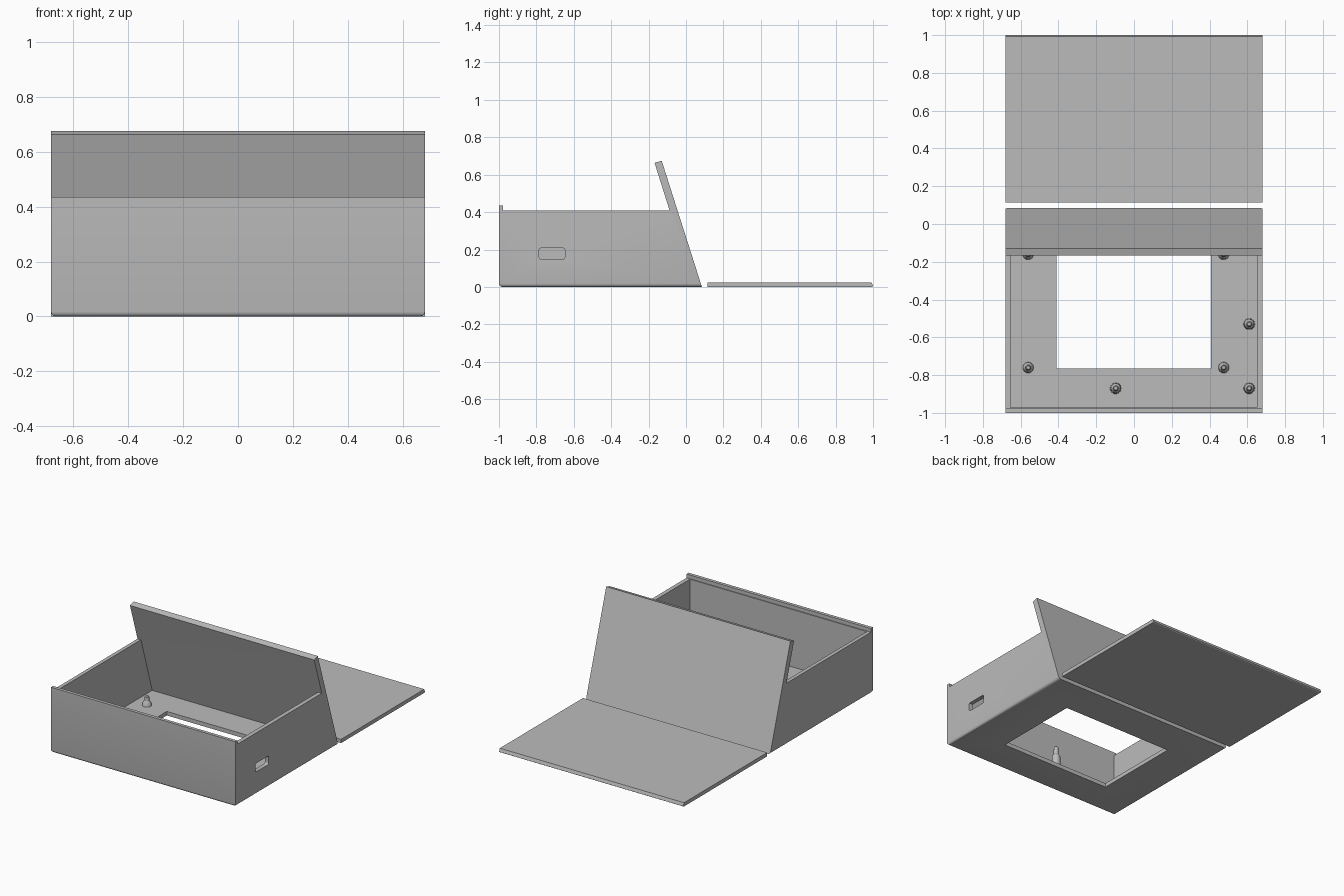
import bpy, bmesh, math
from mathutils import Vector

cube = bpy.data.objects.get("Cube")
if cube:
    bpy.data.objects.remove(cube, do_unlink=True)

grey = bpy.data.materials.new("light grey plastic")
grey.use_nodes = True
colour = (0.5, 0.5, 0.5, 1)
grey.diffuse_color = colour
grey.node_tree.nodes["Principled BSDF"].inputs["Base Color"].default_value = colour


def finish(name, bm):
    bmesh.ops.recalc_face_normals(bm, faces=bm.faces)
    mesh = bpy.data.meshes.new(name)
    bm.to_mesh(mesh)
    bm.free()
    mesh.materials.append(grey)
    obj = bpy.data.objects.new(name, mesh)
    bpy.context.collection.objects.link(obj)
    return obj


def prism(profile, x0, x1):
    """Extrude a side profile of (y, z) points from x0 to x1."""
    bm = bmesh.new()
    face = bm.faces.new([bm.verts.new((x0, y, z)) for y, z in profile])
    new = bmesh.ops.extrude_face_region(bm, geom=[face])["geom"]
    bmesh.ops.translate(bm, vec=(x1 - x0, 0, 0),
                        verts=[v for v in new if isinstance(v, bmesh.types.BMVert)])
    return bm


def box(x0, x1, y0, y1, z0, z1):
    return prism([(y0, z0), (y1, z0), (y1, z1), (y0, z1)], x0, x1)


def select_only(obj):
    bpy.ops.object.select_all(action="DESELECT")
    obj.select_set(True)
    bpy.context.view_layer.objects.active = obj


def cut(obj, cutter):
    mod = obj.modifiers.new("cut", "BOOLEAN")
    mod.operation, mod.solver, mod.object = "DIFFERENCE", "EXACT", cutter
    select_only(obj)
    bpy.ops.object.modifier_apply(modifier=mod.name)
    bpy.data.objects.remove(cutter, do_unlink=True)


# Case: outer side profile with front lip and leaning back panel
W = 0.68
bm = prism([(-1, 0), (0.085, 0), (-0.13, 0.675), (-0.168, 0.663),
            (-0.088, 0.41), (-0.978, 0.41), (-0.978, 0.435), (-1, 0.435)], -W, W)
bmesh.ops.recalc_face_normals(bm, faces=bm.faces)
# Rounded lower edges at the front and both sides
low = [e for e in bm.edges if all(v.co.z < 0.001 for v in e.verts)
       and not all(v.co.y > 0 for v in e.verts)]
bmesh.ops.bevel(bm, geom=low, offset=0.018, segments=4, profile=0.5, affect="EDGES")
case = finish("case", bm)

# Hollow interior, floor window and side port
cut(case, finish("cavity_cutter", prism(
    [(-0.972, 0.027), (0.031, 0.027), (-0.088, 0.41), (-0.15, 0.5), (-0.972, 0.5)],
    -0.655, 0.652)))
cut(case, finish("window_cutter", box(-0.41, 0.407, -0.765, -0.165, -0.1, 0.1)))
bm = box(0.6, 0.75, -0.785, -0.648, 0.15, 0.207)
bmesh.ops.bevel(bm, geom=[e for e in bm.edges if abs(e.verts[0].co.x - e.verts[1].co.x) > 0.1],
                offset=0.008, segments=3, profile=0.5, affect="EDGES")
cut(case, finish("port_cutter", bm))
select_only(case)
bpy.ops.object.shade_smooth_by_angle(angle=math.radians(30))

# Loose cover plate with a slanted far edge
finish("cover_plate", prism([(0.115, 0), (0.994, 0), (1, 0.004), (0.992, 0.025),
                             (0.115, 0.025)], -W, W))


def standoff(name, x, y, shoulder, tip):
    """Turned post: tapered base, shoulder and slim locating pin."""
    profile = [(0.03, 0.02), (0.026, shoulder), (0.016, shoulder + 0.015),
               (0.014, tip - 0.006), (0.009, tip)]
    bm = bmesh.new()
    n = 24
    rings = [[bm.verts.new((x + r * math.cos(math.tau * i / n),
                            y + r * math.sin(math.tau * i / n), z)) for i in range(n)]
             for r, z in profile]
    for a, b in zip(rings, rings[1:]):
        for i in range(n):
            j = (i + 1) % n
            bm.faces.new((a[i], a[j], b[j], b[i]))
    bm.faces.new(rings[0])
    bm.faces.new(rings[-1])
    obj = finish(name, bm)
    select_only(obj)
    bpy.ops.object.shade_smooth_by_angle(angle=math.radians(25))


# Short posts around the window, tall posts beside the port
for x, side in ((-0.56, "right"), (0.475, "left")):
    for y, end in ((-0.76, "front"), (-0.16, "back")):
        standoff(f"short_post_{end}_{side}", x, y, 0.045, 0.09)
for i, (x, y) in enumerate(((0.61, -0.53), (0.61, -0.87), (-0.097, -0.87))):
    standoff(f"tall_post_{i + 1}", x, y, 0.15, 0.22)
